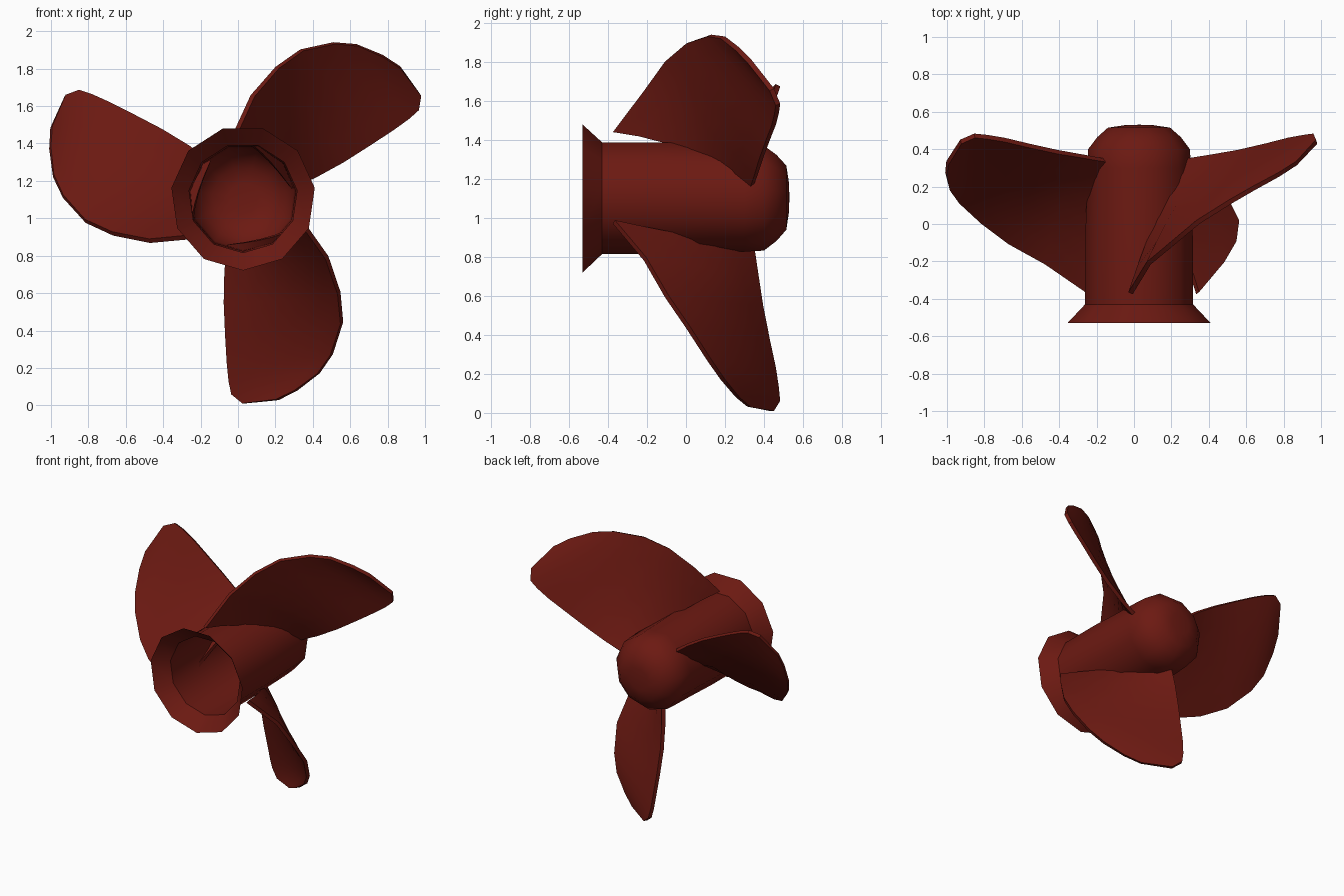
import bpy, bmesh
from math import cos, sin, pi, radians
from mathutils import Vector, Matrix

if "Cube" in bpy.data.objects:
    bpy.data.objects.remove(bpy.data.objects["Cube"])

CENTRE = Vector((0.027, 0, 1.108))
SIDES = 11

red = bpy.data.materials.new("dark_red")
red.diffuse_color = (0.15, 0.01, 0.006, 1)
red.use_nodes = True
red.node_tree.nodes["Principled BSDF"].inputs["Base Color"].default_value = red.diffuse_color


def finish(bm, name, angle):
    bmesh.ops.recalc_face_normals(bm, faces=bm.faces)
    mesh = bpy.data.meshes.new(name)
    bm.to_mesh(mesh)
    bm.free()
    mesh.materials.append(red)
    ob = bpy.data.objects.new(name, mesh)
    bpy.context.collection.objects.link(ob)
    bpy.ops.object.select_all(action='DESELECT')
    ob.select_set(True)
    bpy.context.view_layer.objects.active = ob
    bpy.ops.object.shade_smooth_by_angle(angle=radians(angle))
    return ob


def lathe(name, profile, angle, cap=False):
    """Rings of (radius, y) around the hub axis, one vertex pointing down."""
    bm = bmesh.new()
    rings = []
    for r, y in profile:
        rings.append([bm.verts.new(CENTRE + Vector((r * cos(a), y, r * sin(a))))
                      for a in (2 * pi * i / SIDES - pi / 2 for i in range(SIDES))])
    for a, b in zip(rings, rings[1:]):
        for i in range(SIDES):
            j = (i + 1) % SIDES
            bm.faces.new((a[i], a[j], b[j], b[i]))
    if cap:
        tip = bm.verts.new(CENTRE + Vector((0, cap, 0)))
        for i in range(SIDES):
            bm.faces.new((rings[-1][i], rings[-1][(i + 1) % SIDES], tip))
    return finish(bm, name, angle)


# Hollow hub with domed end, and the flared collar at its open end
lathe("hub", [(0.292, -0.43), (0.292, -0.12), (0.284, 0.12), (0.28, 0.3),
              (0.275, 0.4), (0.225, 0.465), (0.168, 0.515), (0.08, 0.528)], 60, cap=0.531)
lathe("flared_collar", [(0.387, -0.53), (0.292, -0.43)], 40)

# Blade outline: leading and trailing edge from root to tip
LEAD = [(.34, -.37, .98), (.475, -.21, .79), (.54, -.1, .60), (.555, .01, .44),
        (.50, .12, .27), (.43, .19, .17), (.31, .265, .08), (.21, .325, .03)]
TRAIL = [(-.05, .34, .86), (-.065, .36, .72), (-.07, .385, .55), (-.063, .42, .37),
         (-.055, .45, .23), (-.045, .465, .13), (-.03, .472, .06), (.03, .44, .01)]
COLS = 6


def blade(name, turn):
    bm = bmesh.new()
    spin = Matrix.Rotation(-turn, 3, 'Y')
    grid = []
    for k, (a, b) in enumerate(zip(LEAD, TRAIL)):
        camber = 0.05 * (1 - k / (len(LEAD) - 1))
        row = []
        for c in range(COLS + 1):
            v = c / COLS
            p = Vector(a).lerp(Vector(b), v)
            p += Vector((.87, .5, -.3)) * camber * 4 * v * (1 - v)
            row.append(bm.verts.new(CENTRE + spin @ (p - CENTRE)))
        grid.append(row)
    for r, s in zip(grid, grid[1:]):
        for c in range(COLS):
            bm.faces.new((r[c], r[c + 1], s[c + 1], s[c]))
    ob = finish(bm, name, 40)
    solid = ob.modifiers.new("thickness", 'SOLIDIFY')
    solid.thickness = 0.026
    solid.offset = 0
    bpy.ops.object.modifier_apply(modifier=solid.name)
    bpy.ops.object.shade_smooth_by_angle(angle=radians(40))


# Three blades around the hub
for i in range(3):
    blade(f"blade_{i + 1}", 2 * pi * i / 3)
